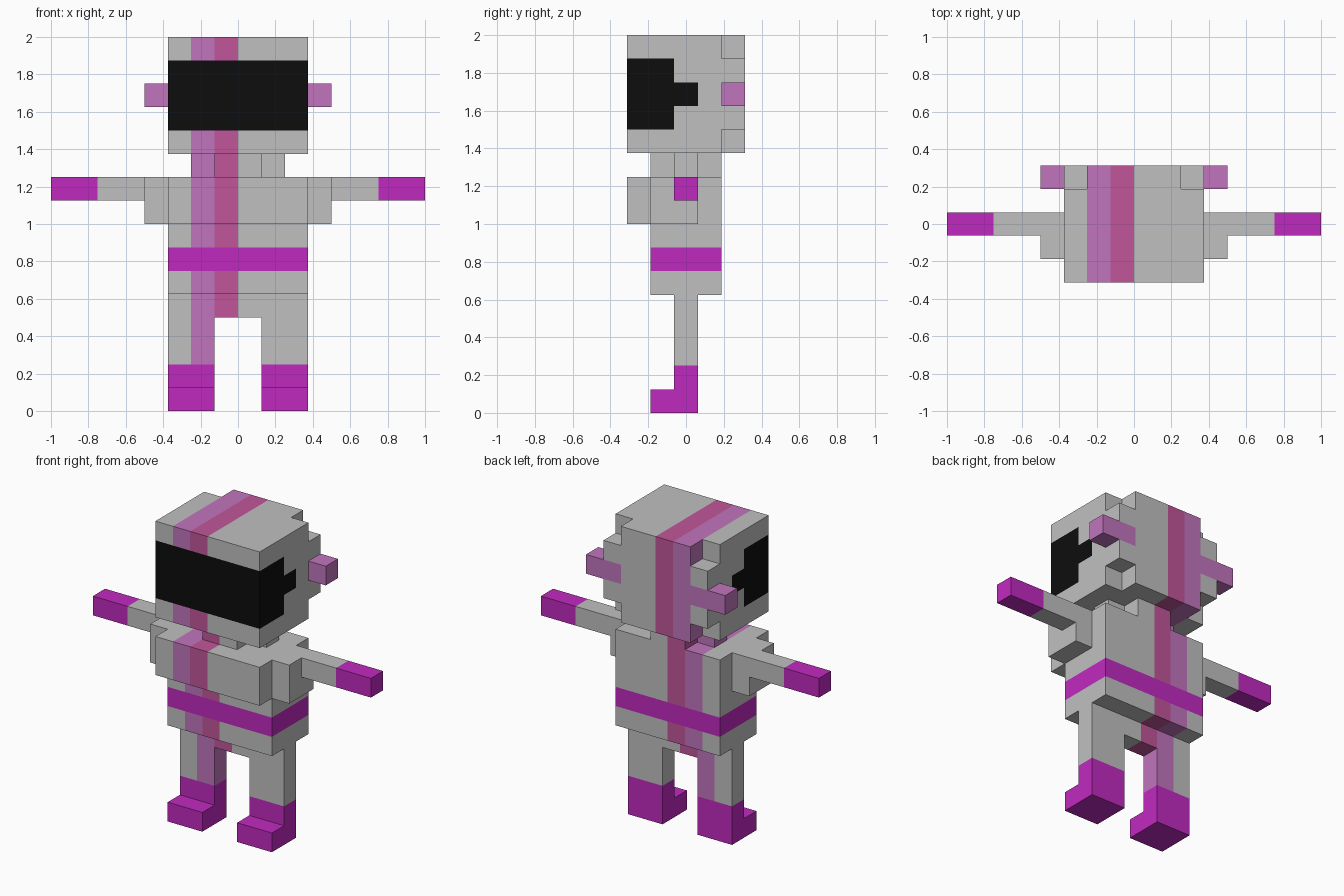
import bpy
import bmesh
from mathutils import Vector

if "Cube" in bpy.data.objects:
    bpy.data.objects.remove(bpy.data.objects["Cube"], do_unlink=True)

U = 0.125                              # edge of one block
ORIGIN = Vector((0, -2.5 * U, 0))      # blocks count from the front in y

COLOURS = {
    "light_grey": (0.527, 0.527, 0.527),
    "orchid": (0.533, 0.178, 0.515),
    "rose": (0.533, 0.093, 0.323),
    "magenta": (0.527, 0.023, 0.527),
    "visor_black": (0.004, 0.004, 0.004),
}
NAMES = list(COLOURS)


def make_material(name, rgb):
    mat = bpy.data.materials.new(name)
    mat.use_nodes = True
    mat.diffuse_color = (*rgb, 1)
    bsdf = next(n for n in mat.node_tree.nodes if n.type == "BSDF_PRINCIPLED")
    bsdf.inputs["Base Color"].default_value = (*rgb, 1)
    bsdf.inputs["Roughness"].default_value = 0.9
    return mat


MATERIALS = [make_material(n, c) for n, c in COLOURS.items()]


# Colour rules, by block position
def striped(x, y, z):
    return {-2: "orchid", -1: "rose"}.get(x, "light_grey")


def head_colour(x, y, z):
    front_band = 12 <= z < 15 and y < 2
    temple = z == 13 and y == 2
    return "visor_black" if front_band or temple else striped(x, y, z)


def torso_colour(x, y, z):
    return "magenta" if z == 6 else striped(x, y, z)


def arm_colour(x, y, z):
    return "magenta" if x >= 6 or x < -6 else "light_grey"


def plain(name):
    return lambda x, y, z: name


# Block helpers
def box(xs, ys, zs):
    return {(x, y, z) for x in range(*xs) for y in range(*ys) for z in range(*zs)}


def mirrored(cells):
    return {(-1 - x, y, z) for x, y, z in cells}


def build(name, cells, colour):
    """Skin a set of blocks with outer faces and merge flat areas of one colour."""
    bm = bmesh.new()
    corners = {}

    def vert(p):
        key = tuple(p)
        if key not in corners:
            corners[key] = bm.verts.new(ORIGIN + Vector(key) * U)
        return corners[key]

    for cell in sorted(cells):
        for axis in range(3):
            for side in (0, 1):
                near = list(cell)
                near[axis] += 2 * side - 1
                if tuple(near) in cells:
                    continue
                a, b = (axis + 1) % 3, (axis + 2) % 3
                ring = []
                for da, db in ((0, 0), (1, 0), (1, 1), (0, 1)):
                    p = list(cell)
                    p[axis] += side
                    p[a] += da
                    p[b] += db
                    ring.append(vert(p))
                face = bm.faces.new(ring if side else ring[::-1])
                face.material_index = NAMES.index(colour(*cell))
    bmesh.ops.dissolve_limit(bm, angle_limit=0.01, verts=bm.verts[:],
                             edges=bm.edges[:], delimit={"MATERIAL"})
    mesh = bpy.data.meshes.new(name)
    for mat in MATERIALS:
        mesh.materials.append(mat)
    bm.to_mesh(mesh)
    bm.free()
    obj = bpy.data.objects.new(name, mesh)
    bpy.context.collection.objects.link(obj)


def build_pair(name, cells, colour):
    build("left_" + name, cells, colour)
    build("right_" + name, mirrored(cells), colour)


# Head with clipped rear corners and sockets for the ears
ear = box((2, 4), (4, 5), (13, 14))
clipped = box((2, 3), (4, 5), (11, 12)) | box((2, 3), (4, 5), (15, 16)) | ear
head = box((-3, 3), (0, 5), (11, 16)) - clipped - mirrored(clipped)
build("head", head, head_colour)
build_pair("ear", ear, plain("orchid"))

# Cross-shaped neck
build("neck", box((-1, 1), (1, 4), (10, 11)) | box((-2, 2), (2, 3), (10, 11)), striped)

# Torso with belt, chest plate and hip block
build("torso", box((-3, 3), (1, 4), (5, 10)), torso_colour)
build("chest_plate", box((-3, 3), (0, 1), (8, 10)), striped)
build("hip_block", box((-1, 1), (2, 3), (4, 5)), striped)

# Shoulders, and arms with coloured gloves
build_pair("shoulder", box((3, 4), (1, 3), (8, 10)), plain("light_grey"))
build_pair("arm", box((4, 8), (2, 3), (9, 10)), arm_colour)

# Legs and boots
build_pair("leg", box((1, 3), (2, 3), (2, 5)), striped)
build_pair("boot", box((1, 3), (2, 3), (0, 2)) | box((1, 3), (1, 2), (0, 1)), plain("magenta"))
